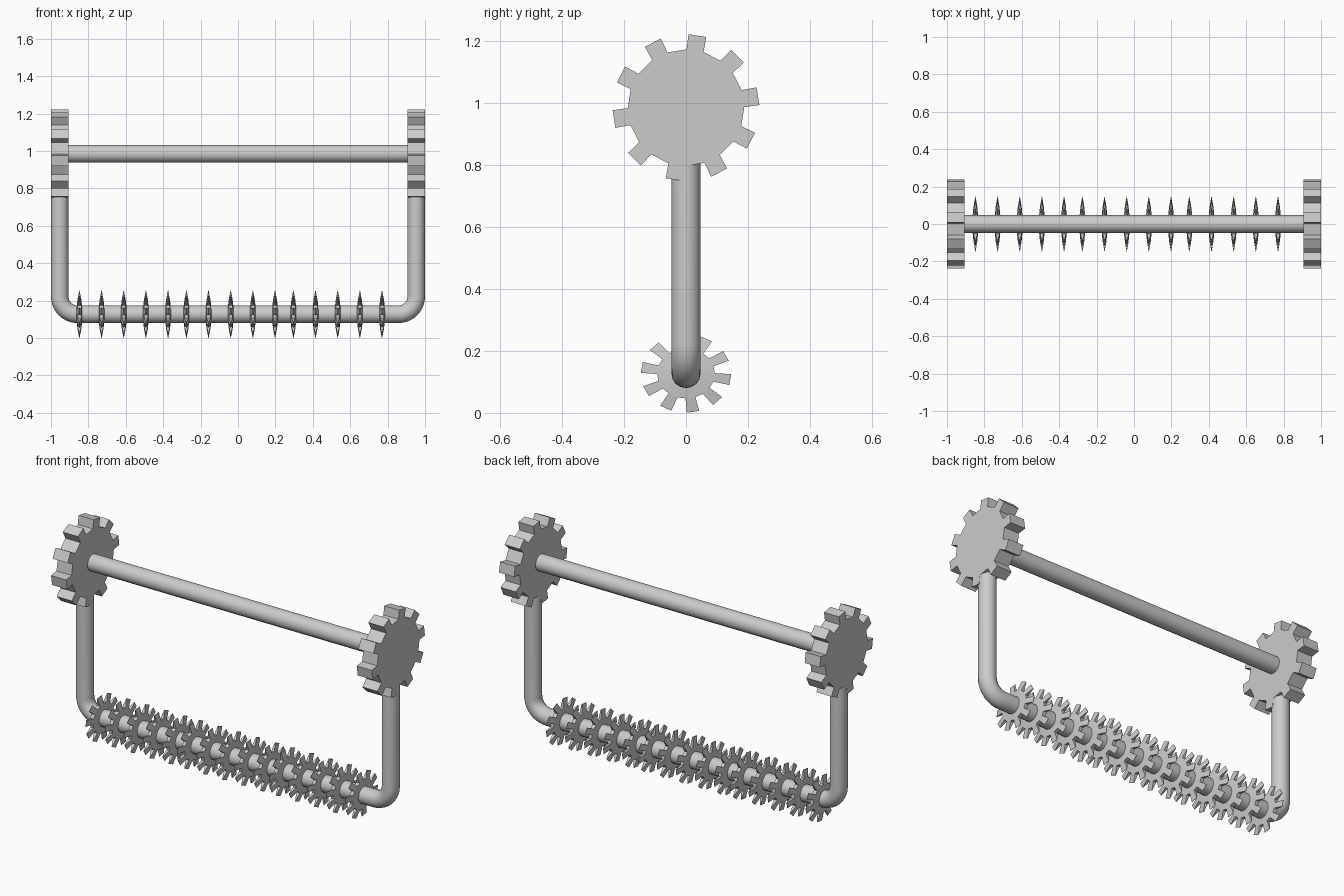
import bpy, bmesh, math

if "Cube" in bpy.data.objects:
    bpy.data.objects.remove(bpy.data.objects["Cube"])

PIPE_R = 0.047
END_X = 0.953
GEAR_Z, ROLLER_Z = 0.985, 0.127


def cog(name, x, z, radii, half_widths, phase, teeth=10, base=8.5, tip=7.0, squash=1.0):
    """Cog facing along x; radii and half_widths are given at hub, root and tip."""
    bm = bmesh.new()
    rings = {}
    for side in (-1, 1):
        for k, (r, w) in enumerate(zip(radii, half_widths)):
            half = tip if k == 2 else base
            ring = []
            for i in range(teeth):
                for s in (-1, 1):
                    a = math.radians(phase + i * 360 / teeth + s * half)
                    ring.append(bm.verts.new((side * w, r * math.cos(a), r * math.sin(a) * squash)))
            rings[side, k] = ring
    n = teeth * 2
    for side in (-1, 1):
        hub, root, end = (rings[side, k] for k in range(3))
        bm.faces.new(hub)
        for i in range(n):
            j = (i + 1) % n
            bm.faces.new((hub[i], hub[j], root[j], root[i]))
            if i % 2 == 0:
                bm.faces.new((root[i], root[j], end[j], end[i]))
    # rim: tooth flanks, tooth ends and valleys
    ra, rb, ta, tb = rings[-1, 1], rings[1, 1], rings[-1, 2], rings[1, 2]
    for i in range(n):
        j = (i + 1) % n
        bm.faces.new((ra[i], rb[i], tb[i], ta[i]))
        if i % 2 == 0:
            bm.faces.new((ta[i], ta[j], tb[j], tb[i]))
        else:
            bm.faces.new((ra[i], ra[j], rb[j], rb[i]))
    bmesh.ops.recalc_face_normals(bm, faces=bm.faces)
    me = bpy.data.meshes.new(name)
    bm.to_mesh(me)
    bm.free()
    ob = bpy.data.objects.new(name, me)
    ob.location = (x, 0, z)
    bpy.context.collection.objects.link(ob)
    return ob


def pipe(name, points):
    """Round tube along a path."""
    cu = bpy.data.curves.new(name, 'CURVE')
    cu.dimensions = '3D'
    cu.bevel_depth = PIPE_R
    cu.bevel_resolution = 6
    cu.use_fill_caps = True
    sp = cu.splines.new('POLY')
    sp.points.add(len(points) - 1)
    for p, co in zip(sp.points, points):
        p.co = (*co, 1)
    ob = bpy.data.objects.new(name, cu)
    bpy.context.collection.objects.link(ob)
    bpy.ops.object.select_all(action='DESELECT')
    ob.select_set(True)
    bpy.context.view_layer.objects.active = ob
    bpy.ops.object.convert(target='MESH')
    bpy.ops.object.shade_smooth_by_angle(angle=math.radians(40))


# U-shaped frame with rounded corners
bend = 0.095
right = [(END_X - bend + bend * math.sin(a), 0, ROLLER_Z + bend - bend * math.cos(a))
         for a in (math.radians(9 * i) for i in range(11))]
right.append((END_X, 0, 0.85))
left = [(-x, y, z) for x, y, z in reversed(right)]
pipe("frame_pipe", left + right)

# Upper axle
pipe("top_axle", [(-0.92, 0, GEAR_Z), (0.92, 0, GEAR_Z)])

# End gears
for side, label in ((-1, "left"), (1, "right")):
    cog(label + "_gear", side * END_X, GEAR_Z, (0.06, 0.188, 0.237),
        (PIPE_R, PIPE_R, PIPE_R), phase=9)

# Spiked discs: three groups of five on the lower bar
for group in range(3):
    for i in range(5):
        cog(f"spiked_disc_{group * 5 + i + 1}", -0.848 + group * 0.572 + i * 0.1185, ROLLER_Z,
            (0.035, 0.093, 0.146), (0.016, 0.010, 0.001), phase=-9,
            base=10, tip=8, squash=0.865)
